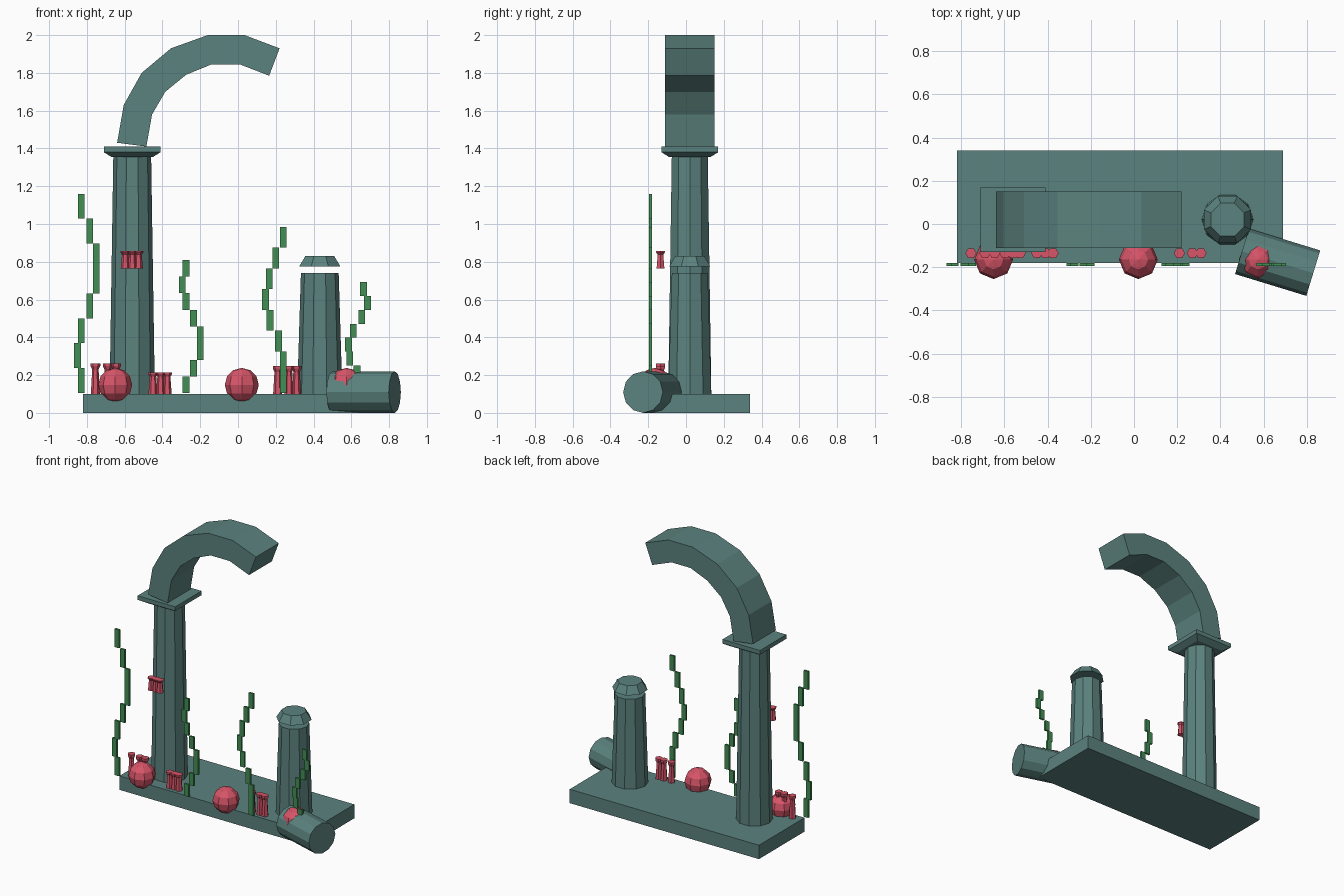
import bpy, bmesh, math
from mathutils import Matrix

if "Cube" in bpy.data.objects:
    bpy.data.objects.remove(bpy.data.objects["Cube"])


def material(name, rgb):
    m = bpy.data.materials.new(name)
    m.diffuse_color = (*rgb, 1)
    m.use_nodes = True
    m.node_tree.nodes["Principled BSDF"].inputs["Base Color"].default_value = m.diffuse_color
    return m


STONE = material("sea_stone", (0.105, 0.225, 0.21))
WEED = material("seaweed_green", (0.055, 0.27, 0.09))
CORAL = material("coral_red", (0.68, 0.09, 0.14))


def finish(name, bm, mat):
    bmesh.ops.recalc_face_normals(bm, faces=bm.faces)
    me = bpy.data.meshes.new(name)
    bm.to_mesh(me)
    bm.free()
    me.materials.append(mat)
    ob = bpy.data.objects.new(name, me)
    bpy.context.collection.objects.link(ob)
    return ob


def add_box(bm, x0, x1, y0, y1, z0, z1):
    m = Matrix.Translation(((x0 + x1) / 2, (y0 + y1) / 2, (z0 + z1) / 2))
    bmesh.ops.create_cube(bm, size=1, matrix=m @ Matrix.Diagonal((x1 - x0, y1 - y0, z1 - z0, 1)))


def add_lathe(bm, x, y, profile, sides, turn=0.0):
    """Closed turned shape from (radius, height) pairs."""
    rings = []
    for r, z in profile:
        angles = [turn + 2 * math.pi * i / sides for i in range(sides)]
        rings.append([bm.verts.new((x + r * math.cos(a), y + r * math.sin(a), z)) for a in angles])
    for a, b in zip(rings, rings[1:]):
        for i in range(sides):
            j = (i + 1) % sides
            bm.faces.new((a[i], a[j], b[j], b[i]))
    bm.faces.new(rings[0][::-1])
    bm.faces.new(rings[-1])


def lathe(name, x, y, profile, sides, turn=0.0):
    bm = bmesh.new()
    add_lathe(bm, x, y, profile, sides, turn)
    return finish(name, bm, STONE)


# Base slab
bm = bmesh.new()
add_box(bm, -0.82, 0.69, -0.18, 0.34, 0, 0.10)
finish("base_slab", bm, STONE)

# Columns, square capital and loose cap
lathe("tall_column", -0.56, 0.02, [(0.12, 0.09), (0.10, 1.37)], 10)
R2 = math.sqrt(2)
lathe("capital", -0.56, 0.02,
      [(0.11 * R2, 1.355), (0.15 * R2, 1.38), (0.15 * R2, 1.41)], 4, math.pi / 4)
lathe("broken_column", 0.433, 0.02, [(0.12, 0.09), (0.10, 0.74)], 10)
lathe("broken_column_cap", 0.433, 0.02, [(0.118, 0.775), (0.083, 0.83)], 8, math.pi / 8)

# Broken arch: curved band extruded along y
outer = [(-0.64, 1.43), (-0.605, 1.63), (-0.51, 1.80), (-0.355, 1.93),
         (-0.16, 2.0), (0.035, 2.0), (0.22, 1.93)]
inner = [(-0.485, 1.41), (-0.455, 1.58), (-0.385, 1.70), (-0.275, 1.79),
         (-0.14, 1.845), (0.01, 1.845), (0.165, 1.785)]
bm = bmesh.new()
rings = []
for o, i in zip(outer, inner):
    rings.append([bm.verts.new((p[0], y, p[1])) for p, y in
                  ((o, -0.11), (i, -0.11), (i, 0.15), (o, 0.15))])
for a, b in zip(rings, rings[1:]):
    for k in range(4):
        j = (k + 1) % 4
        bm.faces.new((a[k], a[j], b[j], b[k]))
bm.faces.new(rings[0])
bm.faces.new(rings[-1])
finish("broken_arch", bm, STONE)

# Fallen column drum
bm = bmesh.new()
m = (Matrix.Translation((0.665, -0.177, 0.11)) @ Matrix.Rotation(math.radians(-17), 4, "Z")
     @ Matrix.Rotation(math.pi / 2, 4, "Y"))
bmesh.ops.create_cone(bm, cap_ends=True, segments=12, radius1=0.11, radius2=0.11,
                      depth=0.345, matrix=m)
finish("fallen_drum", bm, STONE)

# Round corals
for n, x in enumerate((-0.65, 0.02, 0.575)):
    bm = bmesh.new()
    bmesh.ops.create_uvsphere(bm, u_segments=8, v_segments=6, radius=0.09,
                              matrix=Matrix.Translation((x, -0.165, 0.148)))
    finish(f"round_coral_{n + 1}", bm, CORAL)

# Tube coral clusters: x positions, bottom, top
clusters = [((-0.755, -0.69, -0.645), 0.10, 0.262),
            ((-0.45, -0.41, -0.375), 0.10, 0.215),
            ((0.21, 0.27, 0.31), 0.10, 0.247),
            ((-0.597, -0.56, -0.527), 0.765, 0.856)]
for n, (xs, z0, z1) in enumerate(clusters):
    bm = bmesh.new()
    h = z1 - z0
    for x in xs:
        add_lathe(bm, x, -0.135, [(0.024, z0), (0.017, z0 + 0.8 * h),
                                  (0.026, z0 + 0.92 * h), (0.026, z1)], 6)
    finish(f"tube_coral_{n + 1}", bm, CORAL)

# Seaweed: stacked staggered strips, bottom to top
weeds = [(1.16, (-0.83, -0.85, -0.83, -0.785, -0.75, -0.75, -0.785, -0.83)),
         (0.81, (-0.275, -0.235, -0.2, -0.2, -0.235, -0.275, -0.295, -0.275)),
         (0.985, (0.24, 0.24, 0.215, 0.17, 0.145, 0.165, 0.20, 0.24)),
         (0.692, (0.665, 0.63, 0.592, 0.585, 0.61, 0.655, 0.685, 0.665))]
for n, (top, xs) in enumerate(weeds):
    bm = bmesh.new()
    step = (top - 0.105) / len(xs)
    for i, x in enumerate(xs):
        z = 0.105 + i * step
        add_box(bm, x - 0.018, x + 0.018, -0.195, -0.181, z, z + step)
    finish(f"seaweed_{n + 1}", bm, WEED)
